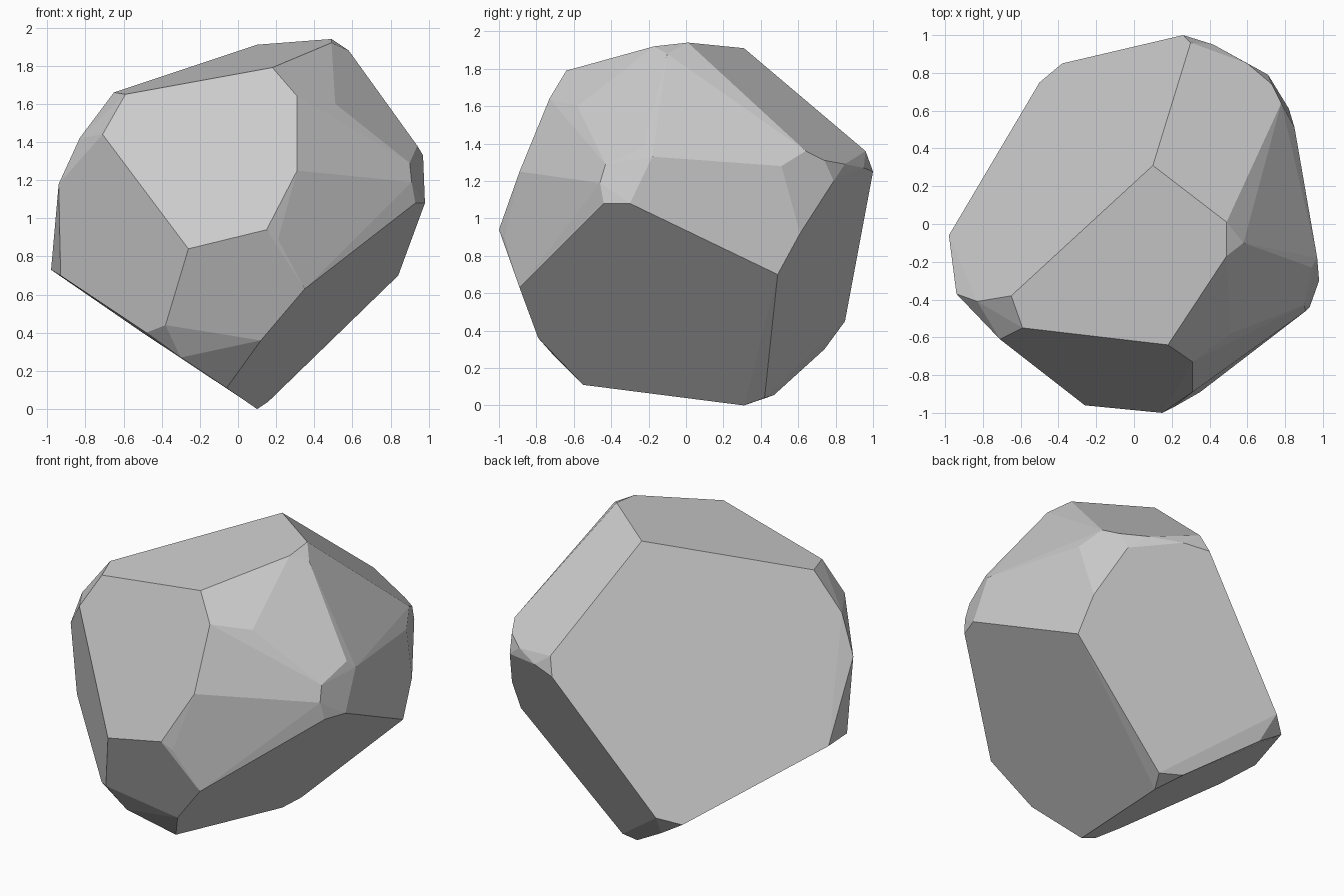
import bpy, bmesh
from math import radians

# Corner points of the faceted boulder, grouped by region
crown = [(.10, .31, 1.91), (.49, .01, 1.94), (.58, -.10, 1.88), (.49, -.17, 1.92),
         (.18, -.64, 1.79), (.31, -.73, 1.64), (-.65, -.38, 1.66), (-.59, -.55, 1.65),
         (-.71, -.61, 1.44), (-.83, -.41, 1.42)]
right = [(.51, -.58, 1.60), (.90, -.43, 1.29), (.91, -.46, 1.19), (.94, -.23, 1.38),
         (.97, -.18, 1.33), (.93, -.44, 1.08), (.98, -.30, 1.08), (.84, .49, .70),
         (.85, .51, 1.28)]
front = [(.31, -.89, 1.25), (.15, -1.0, .94), (-.26, -.96, .84), (.21, -.97, .89),
         (.35, -.89, .63), (-.94, -.37, 1.18), (-.98, -.06, .73), (-.93, -.32, .70)]
base = [(-.38, -.81, .44), (-.48, -.71, .40), (-.30, -.71, .27), (.12, -.79, .36),
        (-.06, -.55, .11), (.10, .31, 0), (.16, .42, .04), (.02, .47, .055)]
back = [(-.50, .75, .40), (-.38, .85, .45), (-.34, .74, .30), (.26, 1.0, 1.25),
        (.30, .96, 1.36), (.78, .64, 1.36), (.73, .74, 1.31), (.60, .85, 1.29),
        (.42, .95, 1.27), (.71, .79, 1.20), (.82, .61, .92)]

# Wrap the corners in a convex skin, then merge triangles into flat facets
bm = bmesh.new()
for co in crown + right + front + base + back:
    bm.verts.new(co)
bmesh.ops.convex_hull(bm, input=bm.verts[:])
bmesh.ops.delete(bm, geom=[v for v in bm.verts if not v.link_faces], context='VERTS')
bmesh.ops.dissolve_limit(bm, angle_limit=radians(4), verts=bm.verts[:], edges=bm.edges[:])
bmesh.ops.recalc_face_normals(bm, faces=bm.faces[:])

mesh = bpy.data.meshes.new("boulder")
bm.to_mesh(mesh)
bm.free()
bpy.context.collection.objects.link(bpy.data.objects.new("boulder", mesh))
